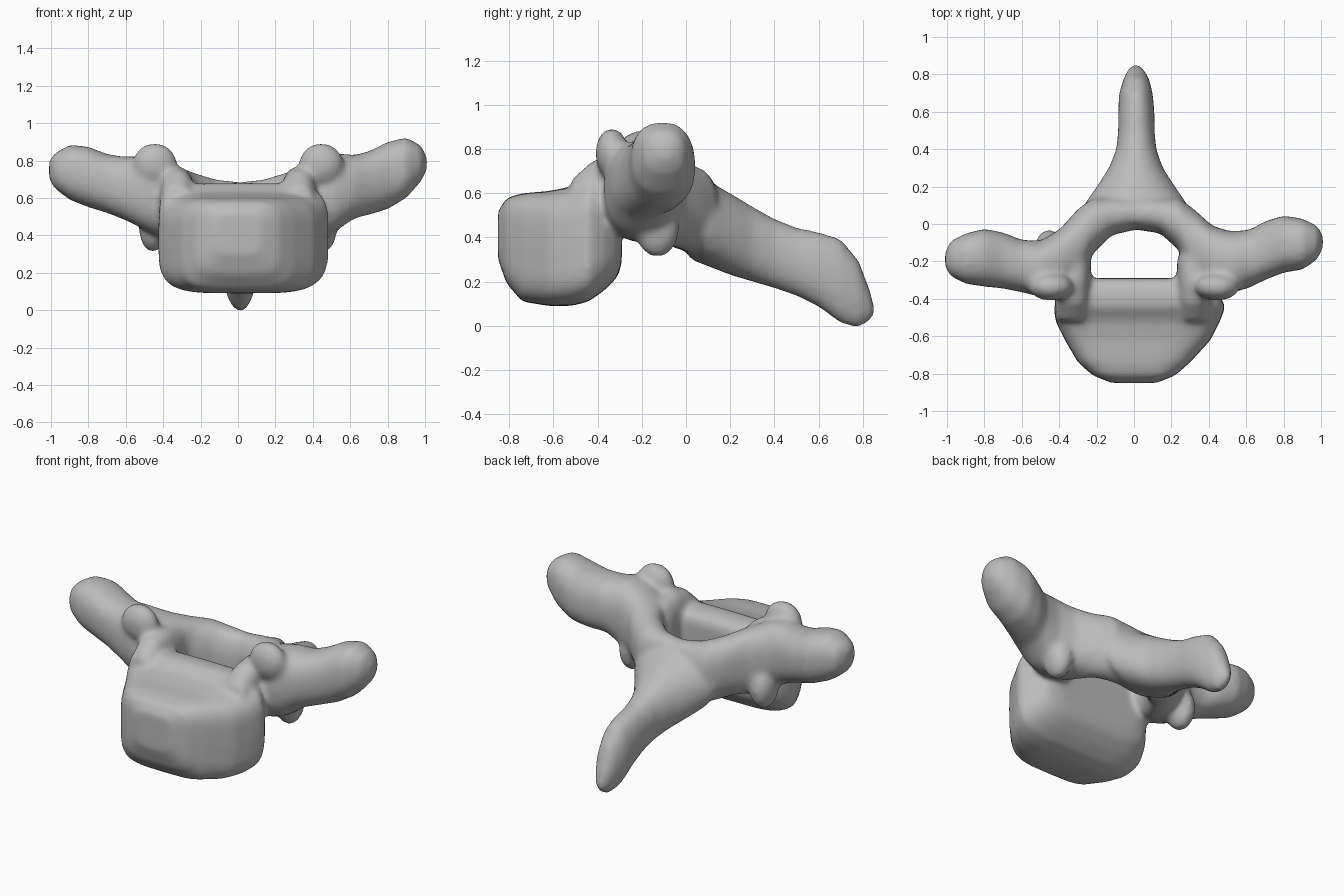
import bpy, bmesh, math
from mathutils import Matrix, Vector

cube = bpy.data.objects.get("Cube")
if cube:
    bpy.data.objects.remove(cube, do_unlink=True)

SIDES = 32
bm = bmesh.new()


def loft(axis, power, sections):
    """Closed loft along x or y; section = position, across min/max, z min/max."""
    rings = []
    for pos, a0, a1, z0, z1 in sections:
        ring = []
        for i in range(SIDES):
            t = 2 * math.pi * i / SIDES
            c, s = math.cos(t), math.sin(t)
            c = math.copysign(abs(c) ** (2 / power), c)
            s = math.copysign(abs(s) ** (2 / power), s)
            a = (a0 + a1) / 2 + c * (a1 - a0) / 2
            z = (z0 + z1) / 2 + s * (z1 - z0) / 2
            ring.append(bm.verts.new((pos, a, z) if axis == "x" else (a, pos, z)))
        rings.append(ring)
    faces = [bm.faces.new(rings[0]), bm.faces.new(rings[-1])]
    for r0, r1 in zip(rings, rings[1:]):
        for i in range(SIDES):
            j = (i + 1) % SIDES
            faces.append(bm.faces.new((r0[i], r0[j], r1[j], r1[i])))
    bmesh.ops.recalc_face_normals(bm, faces=faces)


def knob(center, size):
    matrix = Matrix.Translation(center) @ Matrix.Diagonal(Vector(size)).to_4x4()
    bmesh.ops.create_uvsphere(bm, u_segments=24, v_segments=16, radius=1, matrix=matrix)


# Heavy rounded block at the front, rising towards the back
loft("y", 4.5, [
    (-.85, -.12, .12, .3, .52),
    (-.81, -.22, .22, .19, .58),
    (-.74, -.3, .3, .11, .6),
    (-.62, -.37, .41, .09, .61),
    (-.52, -.42, .46, .09, .63),
    (-.44, -.43, .49, .11, .68),
    (-.37, -.4, .45, .16, .68),
    (-.31, -.35, .39, .22, .66),
    (-.29, -.27, .31, .28, .62)])

# Arch over the canal, running out into the two side processes
loft("x", 2.4, [
    (-1.01, -.23, -.15, .7, .8),
    (-.98, -.28, -.09, .65, .84),
    (-.9, -.32, -.05, .59, .885),
    (-.8, -.335, -.025, .55, .875),
    (-.7, -.345, -.045, .52, .835),
    (-.6, -.365, -.085, .48, .82),
    (-.5, -.39, -.09, .43, .83),
    (-.4, -.38, -.03, .38, .8),
    (-.3, -.34, .08, .37, .76),
    (-.22, -.16, .14, .35, .73),
    (-.12, -.06, .15, .32, .7),
    (.01, -.03, .15, .3, .685),
    (.14, -.05, .15, .32, .7),
    (.24, -.14, .14, .35, .73),
    (.32, -.34, .08, .37, .76),
    (.42, -.37, -.01, .38, .81),
    (.52, -.37, -.04, .42, .84),
    (.62, -.34, -.03, .49, .83),
    (.7, -.3, .015, .51, .85),
    (.8, -.26, .045, .54, .9),
    (.9, -.245, .03, .6, .925),
    (.98, -.19, -.01, .69, .88),
    (1.01, -.13, -.06, .75, .82)])

# Long rear process, wide at the arch and drooping to a narrow tip
loft("y", 2.1, [
    (.02, -.2, .22, .3, .685),
    (.1, -.27, .29, .27, .655),
    (.2, -.2, .22, .23, .6),
    (.3, -.135, .155, .2, .54),
    (.4, -.095, .12, .17, .485),
    (.5, -.085, .11, .135, .445),
    (.6, -.085, .11, .085, .425),
    (.7, -.08, .1, .01, .395),
    (.78, -.055, .08, -.01, .3),
    (.83, -.03, .05, .02, .17),
    (.85, -.01, .03, .04, .1)])

for side in (-1, 1):
    # Stout bridges from block to arch
    lo, hi = sorted((side * .23, side * .42))
    loft("y", 2.5, [(-.52, lo, hi, .3, .66), (-.42, lo, hi, .35, .75),
                    (-.3, lo, hi, .41, .77), (-.18, lo, hi, .42, .75)])
    # Upper and lower joint knobs
    knob((side * .445, -.335, .78), (.12, .075, .115))
    knob((side * .455, -.13, .44), (.075, .1, .13))

mesh = bpy.data.meshes.new("vertebra")
bm.to_mesh(mesh)
bm.free()
vertebra = bpy.data.objects.new("vertebra", mesh)
bpy.context.collection.objects.link(vertebra)

# Fuse the parts into one soft skin
remesh = vertebra.modifiers.new("fuse", "REMESH")
remesh.mode = "VOXEL"
remesh.voxel_size = .016
remesh.use_smooth_shade = True
smooth = vertebra.modifiers.new("soften", "SMOOTH")
smooth.factor = .5
smooth.iterations = 14

# Plain grey
grey = bpy.data.materials.new("plain_grey")
grey.use_nodes = True
color = (.5, .5, .5, 1)
grey.diffuse_color = color
grey.node_tree.nodes["Principled BSDF"].inputs["Base Color"].default_value = color
mesh.materials.append(grey)
for poly in mesh.polygons:
    poly.use_smooth = True
